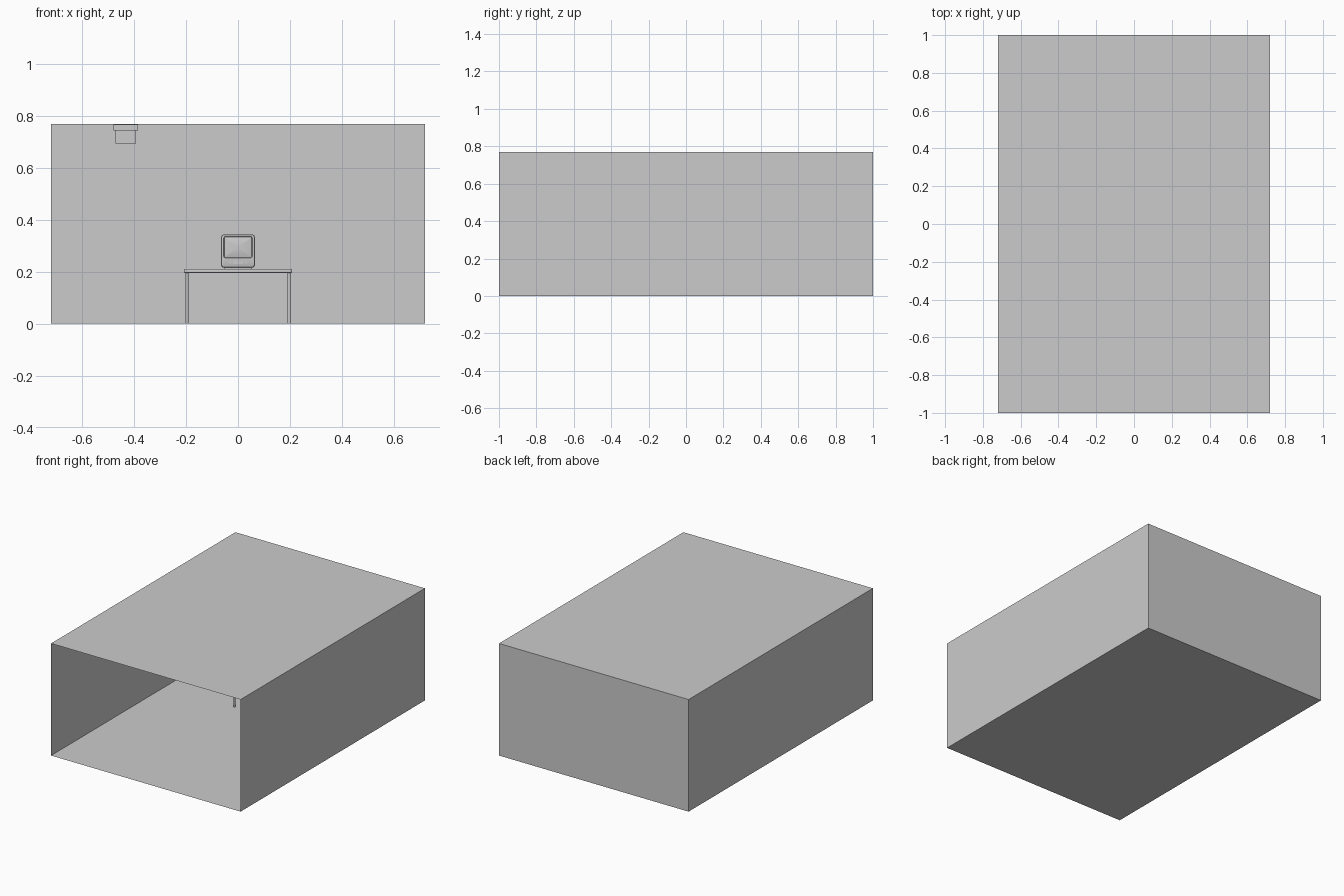
import bpy, bmesh
from math import cos, sin, pi

if "Cube" in bpy.data.objects:
    bpy.data.objects.remove(bpy.data.objects["Cube"])


def finish(bm, name, smooth=False):
    bmesh.ops.recalc_face_normals(bm, faces=bm.faces)
    me = bpy.data.meshes.new(name)
    bm.to_mesh(me)
    bm.free()
    ob = bpy.data.objects.new(name, me)
    bpy.context.collection.objects.link(ob)
    if smooth:
        bpy.ops.object.select_all(action='DESELECT')
        ob.select_set(True)
        bpy.context.view_layer.objects.active = ob
        bpy.ops.object.shade_smooth_by_angle()
    return ob


def box(name, x0, x1, y0, y1, z0, z1, bevel=0):
    bm = bmesh.new()
    bmesh.ops.create_cube(bm, size=1)
    for v in bm.verts:
        v.co = ((x0 + x1) / 2 + v.co.x * (x1 - x0),
                (y0 + y1) / 2 + v.co.y * (y1 - y0),
                (z0 + z1) / 2 + v.co.z * (z1 - z0))
    if bevel:
        bmesh.ops.bevel(bm, geom=bm.edges[:], offset=bevel, segments=3,
                        profile=0.5, affect='EDGES')
    return finish(bm, name, bool(bevel))


def cylinder(name, x, y, z, r, depth, facing_front=False):
    bpy.ops.mesh.primitive_cylinder_add(
        vertices=16, radius=r, depth=depth, location=(x, y, z),
        rotation=(pi / 2 if facing_front else 0, 0, 0))
    ob = bpy.context.object
    ob.name = name
    bpy.ops.object.shade_smooth_by_angle()
    return ob


def loft(name, sections, steps=5):
    # rounded rectangles (half width, half height, centre z, y, radius) joined along y
    bm = bmesh.new()
    rings = []
    for w, h, zc, y, r in sections:
        ring = []
        for q, (sx, sz) in enumerate(((1, 1), (-1, 1), (-1, -1), (1, -1))):
            for i in range(steps):
                a = (q + i / (steps - 1)) * pi / 2
                ring.append(bm.verts.new((sx * (w - r) + r * cos(a), y,
                                          zc + sz * (h - r) + r * sin(a))))
        rings.append(ring)
    n = len(rings[0])
    for a, b in zip(rings, rings[1:]):
        for i in range(n):
            j = (i + 1) % n
            bm.faces.new((a[i], a[j], b[j], b[i]))
    bm.faces.new(rings[0])
    bm.faces.new(rings[-1])
    return finish(bm, name, True)


# Room shell: thin surfaces, open at the front
bm = bmesh.new()
bmesh.ops.create_cube(bm, size=1)
for v in bm.verts:
    v.co = (v.co.x * 1.44, v.co.y * 2, (v.co.z + 0.5) * 0.77)
front = [f for f in bm.faces if f.calc_center_median().y < -0.9]
bmesh.ops.delete(bm, geom=front, context='FACES_ONLY')
finish(bm, "room_shell")

# Ceiling unit
box("ceiling_unit_flange", -0.48, -0.385, 0.30, 0.395, 0.745, 0.769)
box("ceiling_unit_body", -0.472, -0.393, 0.308, 0.387, 0.695, 0.745)

# Desk
Y0, Y1 = 0.23, 0.45
box("desk_top", -0.208, 0.208, Y0, Y1, 0.196, 0.211, 0.004)
for side, x in (("left", -0.197), ("right", 0.197)):
    for end, y in (("front", Y0 + 0.012), ("back", Y1 - 0.012)):
        cylinder(f"desk_leg_{end}_{side}", x, y, 0.098, 0.006, 0.196)

# Tube monitor: tapered back, front frame, recess and bulging screen in one loft
F = 0.28
loft("monitor", [
    (0.038, 0.038, 0.275, F + 0.125, 0.010),
    (0.043, 0.043, 0.276, F + 0.118, 0.011),
    (0.056, 0.056, 0.279, F + 0.050, 0.011),
    (0.062, 0.062, 0.280, F + 0.046, 0.011),
    (0.065, 0.064, 0.280, F + 0.006, 0.011),
    (0.063, 0.062, 0.280, F + 0.001, 0.010),
    (0.061, 0.060, 0.280, F, 0.009),
    (0.055, 0.041, 0.295, F, 0.006),
    (0.053, 0.039, 0.295, F + 0.007, 0.005),
    (0.040, 0.029, 0.295, F + 0.0045, 0.004),
    (0.026, 0.019, 0.295, F + 0.003, 0.003),
    (0.012, 0.009, 0.295, F + 0.002, 0.002),
])
box("monitor_foot", -0.052, 0.052, F + 0.012, F + 0.10, 0.210, 0.222, 0.002)

# Controls below the screen
for side, s in (("left", -1), ("right", 1)):
    cylinder(f"monitor_knob_{side}", s * 0.031, F - 0.001, 0.237, 0.005, 0.006, True)
box("monitor_control_strip", -0.02, 0.02, F - 0.002, F + 0.004, 0.231, 0.241)
